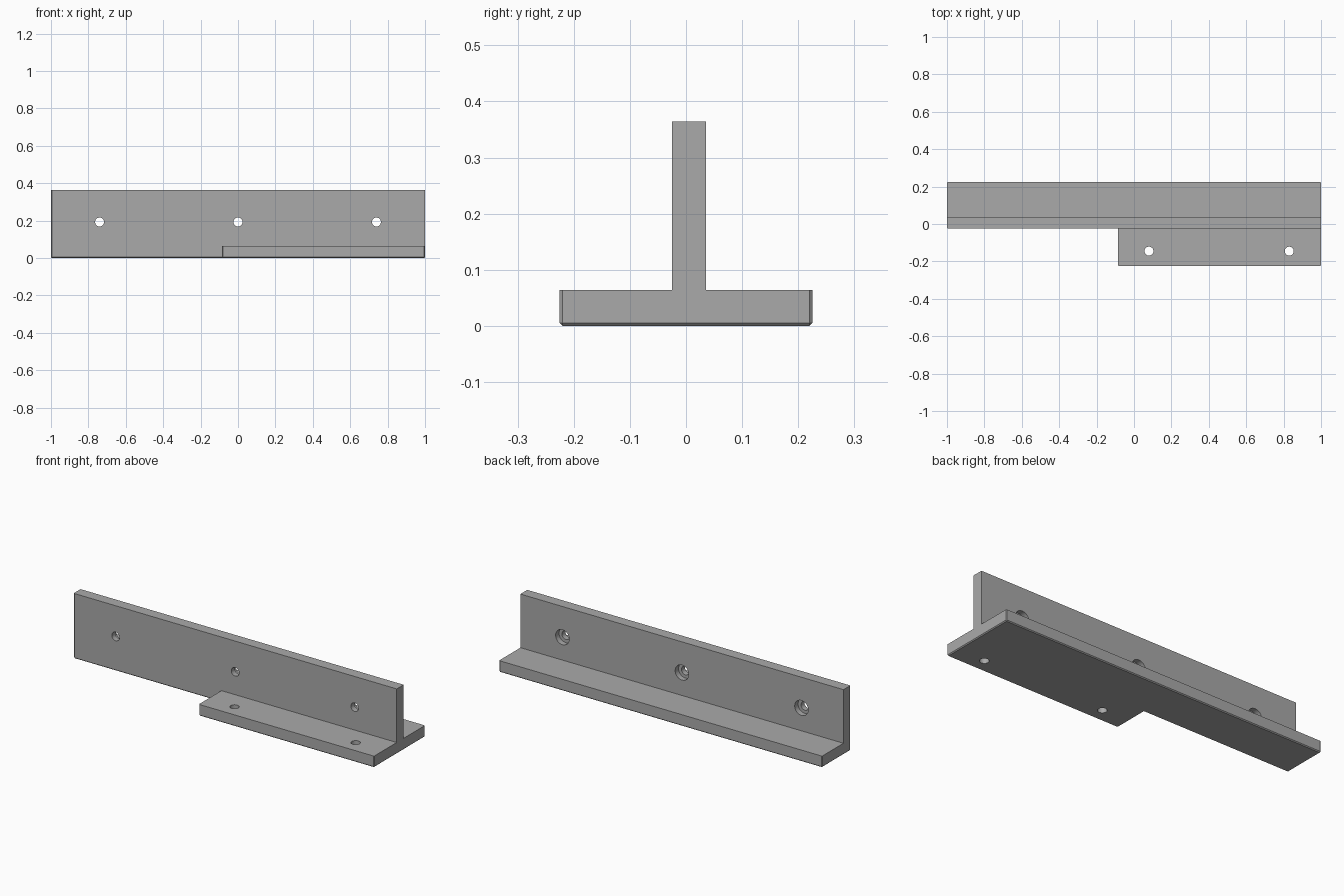
import bpy, bmesh
from math import pi
from mathutils import Matrix

cube = bpy.data.objects.get("Cube")
if cube:
    bpy.data.objects.remove(cube, do_unlink=True)

COLOUR = (0.4, 0.4, 0.4, 1)
steel = bpy.data.materials.new("plain_grey")
steel.use_nodes = True
steel.diffuse_color = COLOUR
steel.node_tree.nodes["Principled BSDF"].inputs["Base Color"].default_value = COLOUR

L, W = 1.0, 0.225            # half length and half width
BASE_H, TOP = 0.064, 0.364
FRONT, BACK = -0.025, 0.036  # wall faces
STEP = -0.085                # where the front flange starts
CHAMFER = 0.005


def make_object(name, bm):
    bmesh.ops.recalc_face_normals(bm, faces=bm.faces)
    mesh = bpy.data.meshes.new(name)
    bm.to_mesh(mesh)
    bm.free()
    mesh.materials.append(steel)
    obj = bpy.data.objects.new(name, mesh)
    bpy.context.collection.objects.link(obj)
    return obj


def prism(name, outline, z0, z1, chamfered):
    """Extrude a footprint upwards and chamfer the edges picked by the rule."""
    bm = bmesh.new()
    face = bm.faces.new([bm.verts.new((x, y, z0)) for x, y in outline])
    grown = bmesh.ops.extrude_face_region(bm, geom=[face], use_keep_orig=True)
    bmesh.ops.translate(bm, vec=(0, 0, z1 - z0),
                        verts=[g for g in grown["geom"] if isinstance(g, bmesh.types.BMVert)])
    bmesh.ops.recalc_face_normals(bm, faces=bm.faces)
    edges = [e for e in bm.edges if chamfered(*[v.co for v in e.verts])]
    bmesh.ops.bevel(bm, geom=edges, offset=CHAMFER, segments=1, affect='EDGES', profile=0.5)
    return make_object(name, bm)


def base_edge(a, b):
    bottom = a.z < 0.001 and b.z < 0.001
    upright = abs(a.z - b.z) > 0.01
    inner_corner = abs(a.x - STEP) < 0.001 and abs(a.y - FRONT) < 0.001
    return bottom or (upright and not inner_corner)


def wall_edge(a, b):
    return abs(a.z - b.z) > 0.01 and a.x < 0 and a.y < 0


# Stepped base plate and upright wall
bracket = prism("bracket", [(-L, FRONT), (STEP, FRONT), (STEP, -W), (L, -W), (L, W), (-L, W)],
                0, BASE_H, base_edge)
wall = prism("wall_blank", [(-L, FRONT), (L, FRONT), (L, BACK), (-L, BACK)],
             0.03, TOP, wall_edge)


def boolean(cutter, operation):
    mod = bracket.modifiers.new(cutter.name, 'BOOLEAN')
    mod.operation, mod.solver, mod.object = operation, 'EXACT', cutter
    bpy.context.view_layer.objects.active = bracket
    bpy.ops.object.modifier_apply(modifier=mod.name)
    bpy.data.objects.remove(cutter, do_unlink=True)


def drill(name, radius, depth, centre, along_y):
    bm = bmesh.new()
    turn = Matrix.Rotation(pi / 2, 4, 'X') if along_y else Matrix.Identity(4)
    bmesh.ops.create_cone(bm, cap_ends=True, segments=32, radius1=radius, radius2=radius,
                          depth=depth, matrix=Matrix.Translation(centre) @ turn)
    boolean(make_object(name, bm), 'DIFFERENCE')


boolean(wall, 'UNION')

# Counterbored wall holes
for x in (-0.74, 0, 0.74):
    drill("wall_hole", 0.024, 0.2, (x, 0, 0.192), True)
    drill("counterbore", 0.042, 0.06, (x, BACK, 0.192), True)

# Flange holes
for x in (0.08, 0.83):
    drill("flange_hole", 0.024, 0.3, (x, -0.145, BASE_H / 2), False)

# Sharp edges, smooth bores
bpy.ops.object.select_all(action='DESELECT')
bracket.select_set(True)
bpy.context.view_layer.objects.active = bracket
bpy.ops.object.shade_smooth_by_angle(angle=pi / 6)
